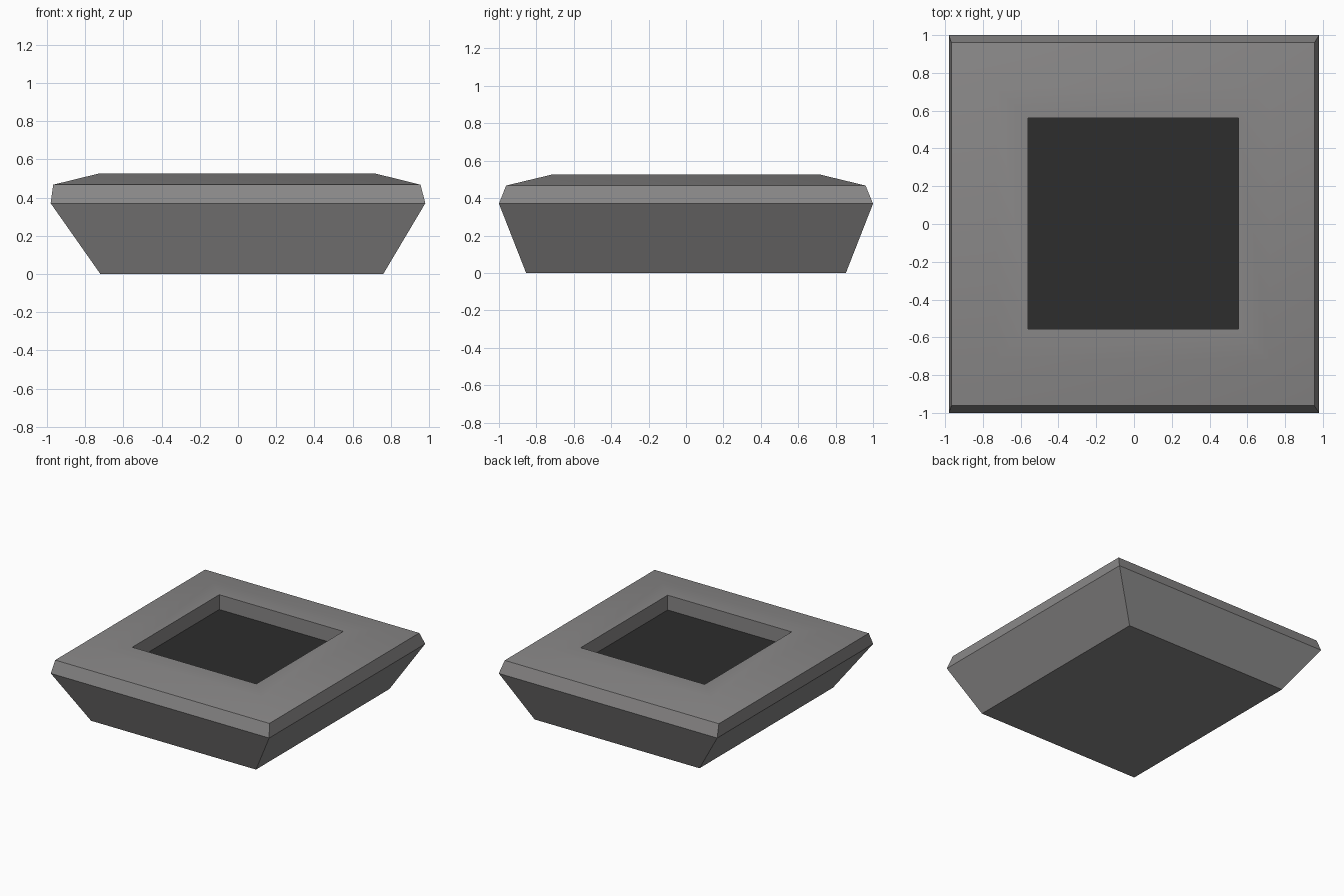
import bpy, bmesh, math

if "Cube" in bpy.data.objects:
    bpy.data.objects.remove(bpy.data.objects["Cube"])


def material(name, rgb):
    m = bpy.data.materials.new(name)
    m.diffuse_color = (*rgb, 1.0)
    m.use_nodes = True
    m.node_tree.nodes["Principled BSDF"].inputs["Base Color"].default_value = m.diffuse_color
    return m


grey = material("warm grey", (0.25, 0.244, 0.244))
dark = material("dark floor", (0.026, 0.026, 0.026))

# Rectangular sections from the base up, then inward and down into the recess:
# x min, x max, y min, y max, z
sections = [
    (-0.72, 0.76, -0.855, 0.855, 0.0),    # base
    (-0.98, 0.98, -1.0, 1.0, 0.37),       # widest edge
    (-0.967, 0.955, -0.962, 0.96, 0.467), # upper rim
    (-0.73, 0.72, -0.72, 0.72, 0.525),    # raised top
    (-0.56, 0.553, -0.555, 0.56, 0.525),  # recess lip
    (-0.56, 0.553, -0.555, 0.56, 0.405),  # recess bottom
]

bm = bmesh.new()
rings = []
for x0, x1, y0, y1, z in sections:
    rings.append([bm.verts.new((x, y, z))
                  for x, y in ((x0, y0), (x1, y0), (x1, y1), (x0, y1))])

# Walls between neighbouring sections
for low, high in zip(rings, rings[1:]):
    for i in range(4):
        j = (i + 1) % 4
        bm.faces.new((low[i], low[j], high[j], high[i]))

# Underside and dark recess floor
bm.faces.new(rings[0][::-1])
floor = bm.faces.new(rings[-1])
floor.material_index = 1

mesh = bpy.data.meshes.new("tapered_tray")
bm.to_mesh(mesh)
bm.free()
mesh.materials.append(grey)
mesh.materials.append(dark)
tray = bpy.data.objects.new("tapered_tray", mesh)
bpy.context.collection.objects.link(tray)

# Soften only the shallow crease on the top
bpy.context.view_layer.objects.active = tray
tray.select_set(True)
bpy.ops.object.shade_smooth_by_angle(angle=math.radians(25))
